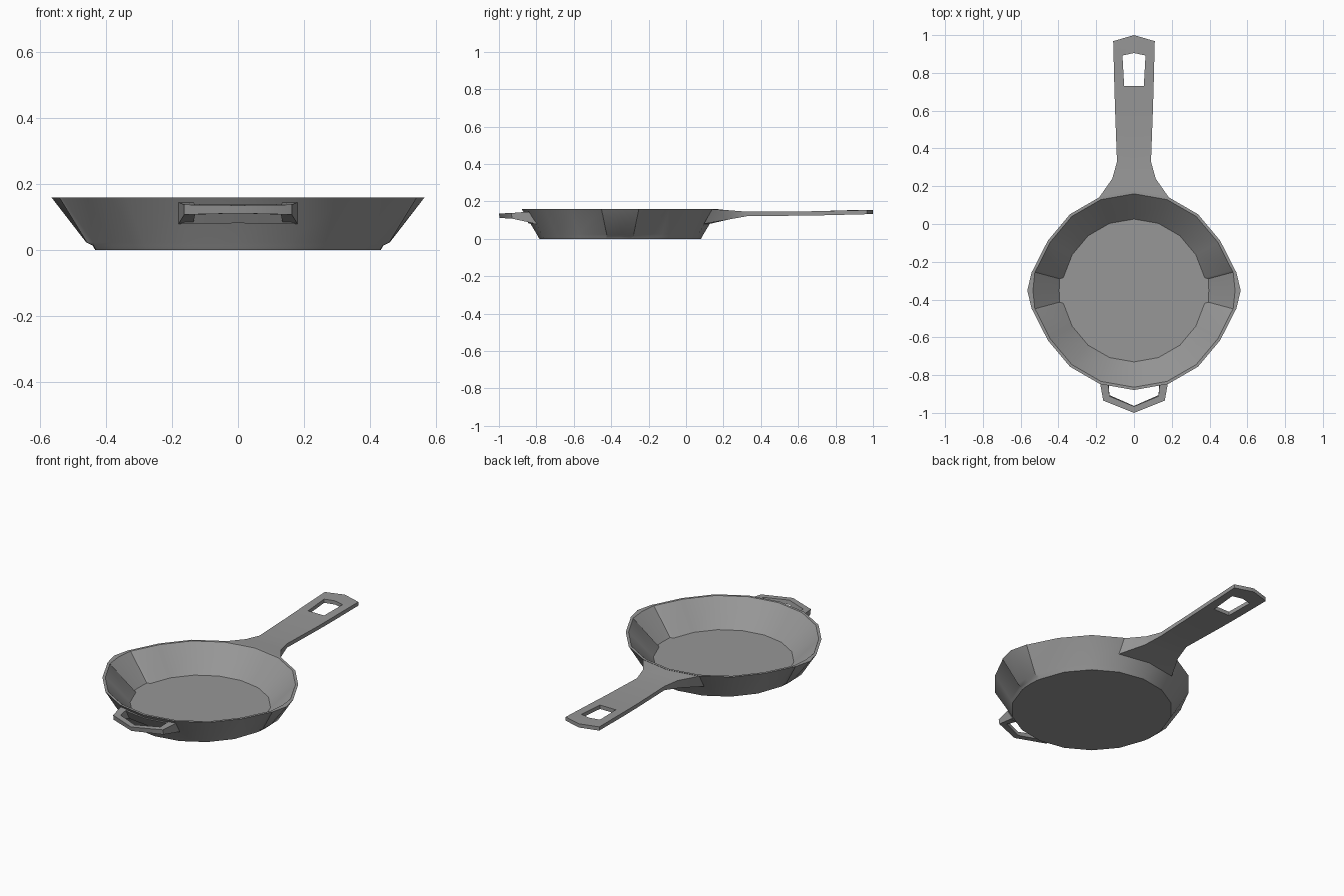
import bpy, bmesh, math

if "Cube" in bpy.data.objects:
    bpy.data.objects.remove(bpy.data.objects["Cube"])

CY = -0.352  # pan centre along y

# Dark cast iron grey
iron = bpy.data.materials.new("dark_iron")
iron.diffuse_color = (0.31, 0.31, 0.31, 1)
iron.use_nodes = True
iron.node_tree.nodes["Principled BSDF"].inputs["Base Color"].default_value = iron.diffuse_color


def finish(name, bm, mirror=False):
    bmesh.ops.recalc_face_normals(bm, faces=bm.faces)
    me = bpy.data.meshes.new(name)
    bm.to_mesh(me)
    bm.free()
    me.materials.append(iron)
    ob = bpy.data.objects.new(name, me)
    bpy.context.collection.objects.link(ob)
    if mirror:
        ob.modifiers.new("mirror", 'MIRROR').use_clip = True
    bpy.ops.object.select_all(action='DESELECT')
    ob.select_set(True)
    bpy.context.view_layer.objects.active = ob
    bpy.ops.object.shade_smooth_by_angle(angle=math.radians(40))
    return ob


def pan_ring(r, base, corner, tip_x, z):
    """18-sided ring; each side vertex pair (base) is widened by a spout."""
    pts = []
    for k in range(18):
        a = math.radians(-10 + 20 * k)
        if k in (0, 1, 9, 10):
            pts.append((math.copysign(base[0], math.cos(a)),
                        math.copysign(base[1], math.sin(a))))
        else:
            pts.append((r * math.cos(a), r * math.sin(a)))
        if k in (0, 9):
            s = 1 if k == 0 else -1
            pts += [(s * corner[0], -s * corner[1]), (s * tip_x, 0),
                    (s * corner[0], s * corner[1])]
    return [(x, y + CY, z) for x, y in pts]


def half_rail(name, stations):
    """Sweep a four-sided section, then mirror it across x = 0.
    Station: inner x, y, outer x, y, bottom z, top z, y shift of the bottom."""
    bm = bmesh.new()
    rings = []
    for xi, yi, xo, yo, zb, zt, dy in stations:
        rings.append([bm.verts.new(p) for p in (
            (xi, yi, zt), (xo, yo, zt), (xo, yo + dy, zb), (xi, yi + dy, zb))])
    for a, b in zip(rings, rings[1:]):
        for i in range(4):
            j = (i + 1) % 4
            quad = (a[i], a[j], b[j], b[i])
            if any(abs(v.co.x) > 1e-5 for v in quad):
                bm.faces.new(quad)
    # close ends that do not sit on the mirror plane
    for r in (rings[0], rings[-1]):
        if any(abs(v.co.x) > 1e-5 for v in r):
            bm.faces.new(r)
    return finish(name, bm, True)


# Pan body: underside, outer wall, rim, inner wall, floor
bm = bmesh.new()
rings = [[bm.verts.new(p) for p in pan_ring(*r)] for r in (
    (0.432, (0.425, 0.075), (0.430, 0.050), 0.432, 0.0),
    (0.440, (0.433, 0.076), (0.438, 0.068), 0.440, 0.014),
    (0.445, (0.438, 0.077), (0.458, 0.072), 0.460, 0.024),
    (0.527, (0.534, 0.110), (0.541, 0.100), 0.565, 0.160),
    (0.512, (0.519, 0.107), (0.525, 0.097), 0.535, 0.160),
    (0.378, (0.374, 0.068), (0.394, 0.062), 0.396, 0.020))]
for a, b in zip(rings, rings[1:]):
    n = len(a)
    for i in range(n):
        j = (i + 1) % n
        bm.faces.new((a[i], a[j], b[j], b[i]))
bm.faces.new(rings[0])
bm.faces.new(rings[-1])
finish("pan_body", bm)

# Long handle: flared root and grip
half_rail("handle_grip", [
    (0, 0.171, 0.185, 0.140, 0.080, 0.158, -0.045),
    (0, 0.240, 0.115, 0.240, 0.104, 0.152, -0.01),
    (0, 0.330, 0.090, 0.330, 0.122, 0.145, 0),
    (0, 0.600, 0.100, 0.600, 0.124, 0.146, 0),
    (0, 0.730, 0.104, 0.730, 0.126, 0.149, 0)])

# Handle end around the hanging hole
half_rail("handle_end", [
    (0.052, 0.730, 0.104, 0.730, 0.126, 0.149, 0),
    (0.061, 0.892, 0.110, 0.968, 0.132, 0.154, 0),
    (0, 0.905, 0, 1.0, 0.133, 0.155, 0)])

# Front helper handle: open loop and the pad joining it to the wall
half_rail("helper_loop", [
    (0.136, -0.845, 0.180, -0.840, 0.080, 0.145, 0.04),
    (0.130, -0.912, 0.163, -0.935, 0.108, 0.138, 0.006),
    (0, -0.966, 0, -1.0, 0.112, 0.136, 0.003)])
half_rail("helper_pad", [
    (0.172, -0.825, 0.172, -0.850, 0.080, 0.140, 0.035),
    (0, -0.855, 0, -0.876, 0.082, 0.140, 0.035)])
